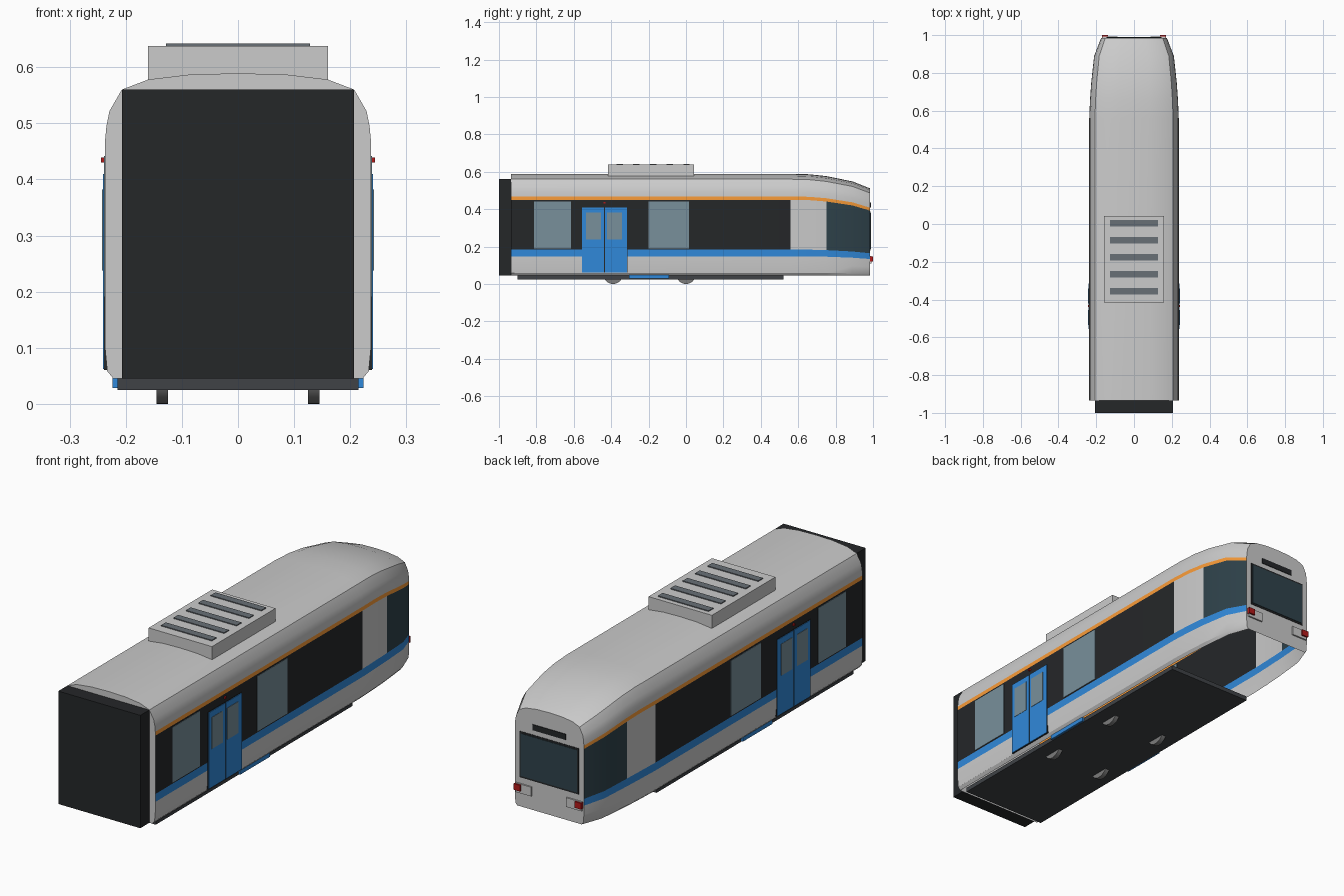
import bpy, bmesh, math

if "Cube" in bpy.data.objects:
    bpy.data.objects.remove(bpy.data.objects["Cube"])

def material(name, r, g, b):
    m = bpy.data.materials.new(name)
    m.diffuse_color = (r, g, b, 1)
    m.use_nodes = True
    m.node_tree.nodes["Principled BSDF"].inputs["Base Color"].default_value = m.diffuse_color
    return m

GREY = material("body_grey", .8, .8, .8)
BLUE = material("blue", .03, .25, .7)
BLACK = material("black", .018, .02, .022)
ORANGE = material("orange", .95, .33, .04)
GLASS = material("glass", .19, .28, .33)
CAB = material("cab_glass", .028, .055, .07)
RED = material("red", .45, .01, .01)
SLAT = material("slat", .14, .16, .18)
DARK = material("underframe", .05, .055, .062)
STEEL = material("steel", .2, .2, .2)

def finish(name, bm, mats):
    me = bpy.data.meshes.new(name)
    bm.to_mesh(me)
    bm.free()
    ob = bpy.data.objects.new(name, me)
    bpy.context.collection.objects.link(ob)
    for m in mats:
        me.materials.append(m)
    return ob

def box(name, x, y, z, mat=None):
    """Box from (min, max) ranges on each axis."""
    bm = bmesh.new()
    bmesh.ops.create_cube(bm, size=1)
    for v in bm.verts:
        for i, r in enumerate((x, y, z)):
            v.co[i] = r[0] if v.co[i] < 0 else r[1]
    return finish(name, bm, [mat] if mat else [])

def pair(name, x, y, z, mat=None):
    """The same box on the left and right."""
    box(name + "_right", x, y, z, mat)
    box(name + "_left", (-x[1], -x[0]), y, z, mat)

def smooth(ob, angle):
    bpy.ops.object.select_all(action='DESELECT')
    ob.select_set(True)
    bpy.context.view_layer.objects.active = ob
    bpy.ops.object.shade_smooth_by_angle(angle=math.radians(angle))

# Body shell: half section lofted along y, open underneath
half = [(.222, .045), (.233, .058), (.237, .10), (.237, .148), (.237, .184), (.237, .45),
        (.237, .468), (.2345, .495), (.229, .522), (.207, .56), (.16, .578), (.085, .587)]
bands = {3: 1, 4: 2, 5: 3}          # section segment -> blue, window band, orange
section = half + [(0, .589)] + [(-x, z) for x, z in reversed(half)]
stations = [(-.935, 1, 1), (.56, 1, 1), (.66, .982, .995), (.75, .955, .977),
            (.89, .89, .925), (.985, .735, .856)]
bm = bmesh.new()
rings = [[bm.verts.new((x * sx, y, .045 + (z - .045) * kz)) for x, z in section]
         for y, sx, kz in stations]
n = len(section) - 1
for s in range(len(rings) - 1):
    a, b = rings[s], rings[s + 1]
    for i in range(n):
        f = bm.faces.new((a[i], b[i], b[i + 1], a[i + 1]))
        k = bands.get(min(i, n - 1 - i), 0)
        if k == 2 and s > 0:
            k = 0 if s < 3 else 4   # grey pillar, then cab side glass
        f.material_index = k
bm.faces.new(rings[0])
bm.faces.new(rings[-1][::-1])
bmesh.ops.recalc_face_normals(bm, faces=bm.faces)
smooth(finish("body_shell", bm, [GREY, BLUE, BLACK, ORANGE, CAB]), 32)

# Gangway block and underframe
box("gangway", (-.207, .207), (-1, -.935), (.045, .56), BLACK)
box("underframe", (-.215, .215), (-.9, .52), (.025, .045), DARK)
pair("bogie_cover", (.2, .224), (-.305, -.09), (.028, .047), BLUE)

# Wheels
for y in (-.39, 0):
    for x in (-.135, .135):
        bpy.ops.mesh.primitive_cylinder_add(vertices=32, radius=.053, depth=.021,
                                            location=(x, y, .053), rotation=(0, math.pi / 2, 0))
        wheel = bpy.context.object
        wheel.name = "wheel"
        wheel.data.materials.append(STEEL)
        smooth(wheel, 30)

# Side windows
for y0, y1 in ((-.812, -.615), (-.2, .016)):
    pair("side_window", (.234, .239), (y0, y1), (.19, .442), GLASS)

# Double doors with panes and a warning lamp above
pair("door_gap", (.232, .2385), (-.557, -.313), (.06, .412), BLACK)
for y0, y1, w0, w1 in ((-.555, -.438, -.535, -.455), (-.432, -.315, -.422, -.342)):
    pair("door_leaf", (.233, .241), (y0, y1), (.062, .41), BLUE)
    pair("door_pane", (.236, .2425), (w0, w1), (.238, .382), GLASS)
pair("door_lamp", (.235, .244), (-.44, -.43), (.43, .439), RED)

# Roof unit with slats
box("roof_unit", (-.16, .16), (-.416, .042), (.57, .638))
for i in range(5):
    y = .003 - i * .0895
    box("roof_slat", (-.128, .128), (y - .017, y + .017), (.63, .642), SLAT)

# Cab end: windscreen, destination panel, lamps
box("windscreen_frame", (-.149, .149), (.975, .987), (.178, .388), BLACK)
box("windscreen", (-.142, .142), (.977, .989), (.186, .380), CAB)
box("destination_panel", (-.084, .084), (.975, .988), (.41, .436), BLACK)
pair("headlamp", (.088, .166), (.97, .992), (.108, .15))
pair("tail_lamp", (.138, .17), (.975, 1.0), (.12, .148), RED)
